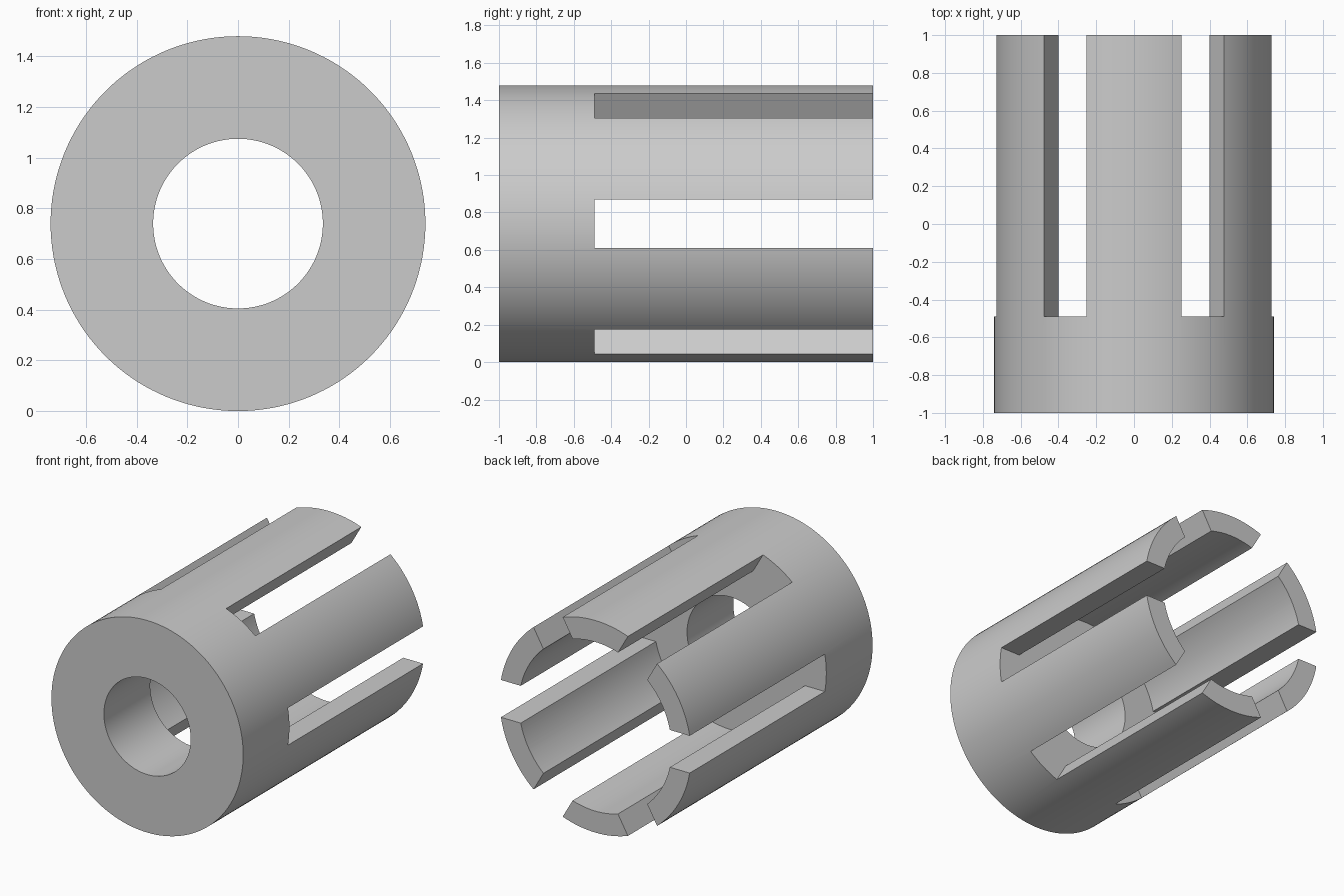
import bpy
import bmesh
from math import sin, cos, asin, pi, radians

if "Cube" in bpy.data.objects:
    bpy.data.objects.remove(bpy.data.objects["Cube"], do_unlink=True)

OUTER, BORE, CAVITY = 0.74, 0.335, 0.59   # radii
FRONT, FLOOR, BACK = -1.0, -0.49, 1.0     # positions along y
SLOTS, HALF_SLOT = 6, 0.13
SEGMENTS = 144

grey = bpy.data.materials.new("grey plastic")
grey.use_nodes = True
grey.diffuse_color = (0.6, 0.6, 0.6, 1)
grey.node_tree.nodes["Principled BSDF"].inputs["Base Color"].default_value = (0.6, 0.6, 0.6, 1)


def make_object(name, bm):
    bmesh.ops.recalc_face_normals(bm, faces=bm.faces)
    mesh = bpy.data.meshes.new(name)
    bm.to_mesh(mesh)
    bm.free()
    mesh.materials.append(grey)
    obj = bpy.data.objects.new(name, mesh)
    bpy.context.collection.objects.link(obj)
    return obj


def polar(bm, r, angle, y):
    return bm.verts.new((r * cos(angle), y, OUTER + r * sin(angle)))


# Plain tube: a rectangular section turned around the y axis
bm = bmesh.new()
section = [(OUTER, FRONT), (OUTER, BACK), (BORE, BACK), (BORE, FRONT)]
rings = [[polar(bm, r, 2 * pi * i / SEGMENTS, y) for i in range(SEGMENTS)]
         for r, y in section]
for k, ring in enumerate(rings):
    following = rings[(k + 1) % len(rings)]
    for i in range(SEGMENTS):
        j = (i + 1) % SEGMENTS
        bm.faces.new((ring[i], ring[j], following[j], following[i]))
body = make_object("slotted_sleeve", bm)

# Cutter: round cavity with straight arms that become the slots
bm = bmesh.new()
reach = OUTER + 0.2
step = 2 * pi / SLOTS
inner, tip = asin(HALF_SLOT / CAVITY), asin(HALF_SLOT / reach)
arc_steps = 16
outline = []
for s in range(SLOTS):
    mid = s * step
    outline += [polar(bm, reach, mid - tip, FLOOR), polar(bm, reach, mid + tip, FLOOR)]
    span = step - 2 * inner
    outline += [polar(bm, CAVITY, mid + inner + span * i / arc_steps, FLOOR)
                for i in range(arc_steps + 1)]
base = bm.faces.new(outline)
extruded = bmesh.ops.extrude_face_region(bm, geom=[base], use_keep_orig=True)
moved = [g for g in extruded["geom"] if isinstance(g, bmesh.types.BMVert)]
bmesh.ops.translate(bm, verts=moved, vec=(0, BACK - FLOOR + 0.2, 0))
cutter = make_object("slot_cutter", bm)
cutter.hide_render = True

# Cut the cavity and slots, leaving six fingers behind the collar
cut = body.modifiers.new("slots", "BOOLEAN")
cut.operation = "DIFFERENCE"
cut.solver = "EXACT"
cut.object = cutter
bpy.ops.object.select_all(action="DESELECT")
body.select_set(True)
bpy.context.view_layer.objects.active = body
bpy.ops.object.modifier_apply(modifier=cut.name)
bpy.data.objects.remove(cutter, do_unlink=True)
bpy.ops.object.shade_smooth_by_angle(angle=radians(30))
